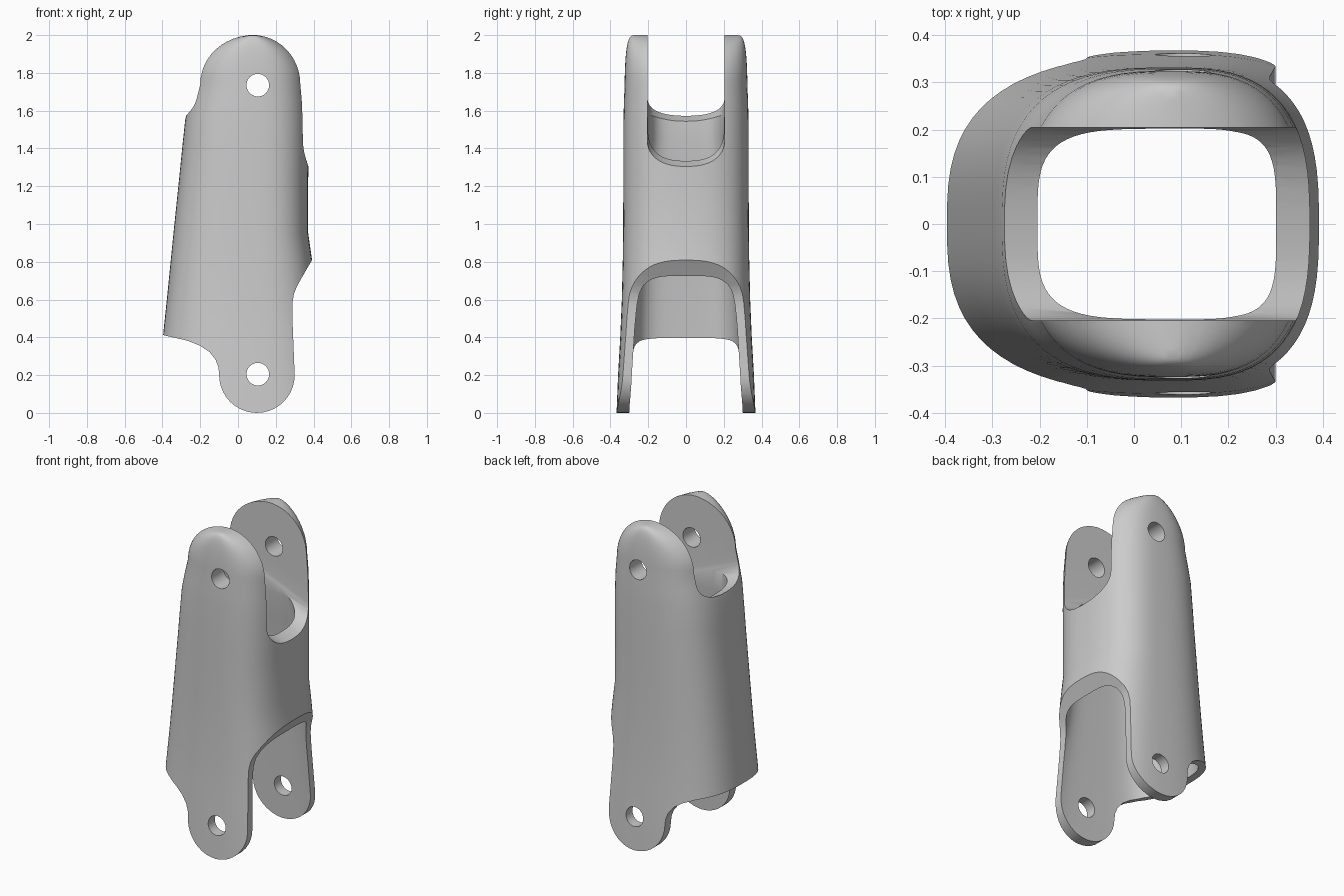
import bpy, bmesh
from math import sin, cos, pi, copysign

if "Cube" in bpy.data.objects:
    bpy.data.objects.remove(bpy.data.objects["Cube"])

CX = 0.08          # x of the widest point of every cross-section
SLOT = 0.205       # half width of the top fork slot


def finish(name, bm):
    bmesh.ops.recalc_face_normals(bm, faces=bm.faces)
    me = bpy.data.meshes.new(name)
    bm.to_mesh(me)
    bm.free()
    ob = bpy.data.objects.new(name, me)
    bpy.context.collection.objects.link(ob)
    return ob


def skin(name, rings):
    """Closed solid through rings of equal point count."""
    bm = bmesh.new()
    loops = [[bm.verts.new(p) for p in r] for r in rings]
    n = len(loops[0])
    for a, b in zip(loops, loops[1:]):
        for i in range(n):
            j = (i + 1) % n
            bm.faces.new((a[i], a[j], b[j], b[i]))
    bm.faces.new(loops[0])
    bm.faces.new(loops[-1])
    return finish(name, bm)


def section(z, xl, xr, ry, power, n=72):
    """Lopsided superellipse: different reach left and right of CX."""
    pts = []
    for i in range(n):
        t = 2 * pi * (i + 0.5) / n
        c, s = cos(t), sin(t)
        reach = xr - CX if c > 0 else CX - xl
        pts.append((CX + copysign(abs(c) ** (2 / power), c) * reach,
                    copysign(abs(s) ** (2 / power), s) * ry, z))
    return pts


def boolean(target, cutter, op):
    m = target.modifiers.new(op, 'BOOLEAN')
    m.operation, m.solver, m.object = op, 'EXACT', cutter
    bpy.context.view_layer.objects.active = target
    bpy.ops.object.modifier_apply(modifier=m.name)
    bpy.data.objects.remove(cutter, do_unlink=True)


# Outer body: tapered tube that closes into a rounded dome (z, left, right, half depth)
P = 2.8
outer = [(-0.05, -0.44, 0.52, 0.370), (0.2, -0.417, 0.48, 0.360),
         (0.41, -0.397, 0.445, 0.348), (0.6, -0.377, 0.415, 0.340),
         (0.81, -0.356, 0.392, 0.335), (0.95, -0.342, 0.372, 0.333),
         (1.24, -0.312, 0.372, 0.332), (1.4, -0.296, 0.374, 0.332),
         (1.55, -0.28, 0.372, 0.331), (1.65, -0.257, 0.368, 0.329)]
rings = [section(*s, P) for s in outer]
for k in range(13):
    t = k / 12 * pi / 2
    w = max(cos(t), 0.08)
    ry = 0.265 + 0.06 * max(cos(t), 0.0) ** 0.5
    f = w / (1 - (SLOT / ry) ** P) ** (1 / P)   # reach measured at the slot wall
    rings.append(section(1.74 + 0.26 * sin(t), CX - 0.28 * f, CX + 0.25 * f, ry, P))
body = skin("link_shell", rings)

# Side outline: lower lugs, rear skirt edge and front arch
lug = [(0.1 + 0.2 * cos(a), 0.2 + 0.2 * sin(a))
       for a in (pi + pi * i / 20 for i in range(21))]
outline = [(-0.7, 2.2), (-0.7, 0.47), (-0.397, 0.412), (-0.27, 0.383), (-0.2, 0.355),
           (-0.15, 0.322), (-0.118, 0.28), (-0.103, 0.24)] + lug + [
           (0.288, 0.5), (0.288, 0.58), (0.296, 0.63), (0.312, 0.67), (0.34, 0.72),
           (0.372, 0.775), (0.393, 0.81), (0.46, 0.92), (0.7, 1.0), (0.7, 2.2)]
boolean(body, skin("outline_cutter", [[(x, y, z) for x, z in outline] for y in (-0.6, 0.6)]),
        'INTERSECT')

# Hollow core
core = [(-0.1, -0.38, 0.52, 0.304), (0.2, -0.35, 0.48, 0.294), (0.41, -0.332, 0.43, 0.284),
        (0.6, -0.31, 0.37, 0.276), (0.81, -0.288, 0.325, 0.266), (1.1, -0.25, 0.305, 0.244),
        (1.3, -0.225, 0.302, 0.222), (1.45, -0.207, 0.30, 0.203), (1.75, -0.2, 0.298, 0.2)]
boolean(body, skin("core_cutter", [section(*s, 4.0) for s in core]), 'DIFFERENCE')

# Top fork slot: U shape whose floor slopes down towards the front
u_shape = []
for i in range(25):
    u = -cos(pi * i / 24)
    u_shape.append((SLOT * u, 0.13 * (1 - max(0, 1 - abs(u) ** 2.4) ** (1 / 2.4))))


def slot_ring(x):
    floor = 1.575 - 0.414 * (x + 0.28)
    return [(x, y, floor + h) for y, h in u_shape] + [(x, SLOT, 2.3), (x, -SLOT, 2.3)]


boolean(body, skin("slot_cutter", [slot_ring(-0.7), slot_ring(0.7)]), 'DIFFERENCE')

# Pin holes through both pairs of lugs
for z in (1.735, 0.205):
    pin = [[(0.105 + 0.06 * cos(2 * pi * i / 32), y, z + 0.06 * sin(2 * pi * i / 32))
            for i in range(32)] for y in (-0.6, 0.6)]
    boolean(body, skin("pin_cutter", pin), 'DIFFERENCE')

# Smooth shading with crisp rims
bpy.ops.object.select_all(action='DESELECT')
body.select_set(True)
bpy.context.view_layer.objects.active = body
bpy.ops.object.shade_smooth_by_angle(angle=0.6)
